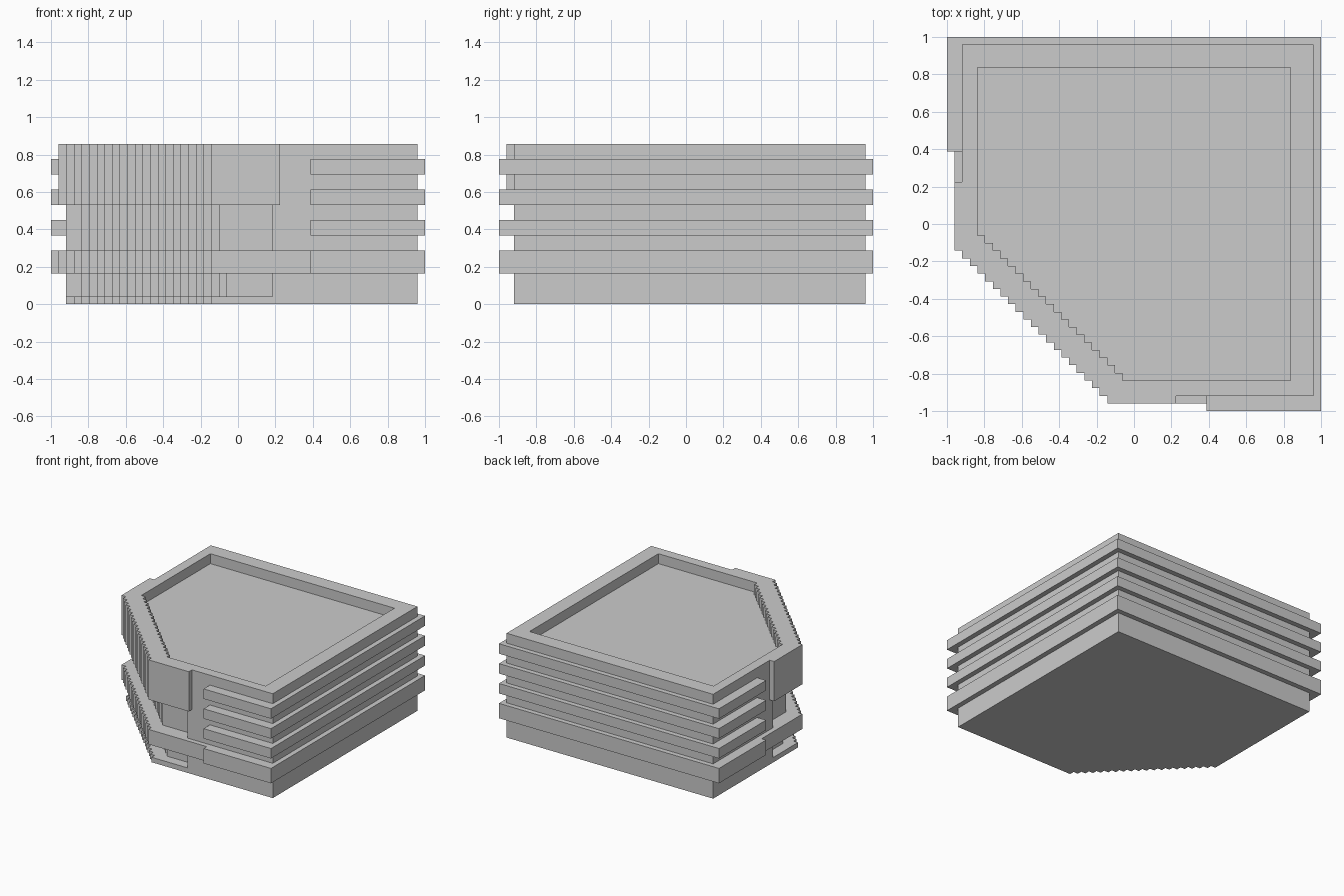
import bpy

if "Cube" in bpy.data.objects:
    bpy.data.objects.remove(bpy.data.objects["Cube"])

U = 2 / 49  # grid step of the blocky design


def stairs(a, b):
    """Stepped diagonal across the cut corner, from (a, b) to (b, a)."""
    pts = [(a, b)]
    for i in range(b - a):
        pts += [(a + i + 1, b - i), (a + i + 1, b - i - 1)]
    return pts


def mirrored(half):
    """Complete a counter-clockwise outline by mirroring it in the line x = y."""
    return half + [(y, x) for x, y in reversed(half) if x != y]


def prism(name, outline, z0, z1, caps=True):
    n = len(outline)
    verts = [(x * U - 1, y * U - 1, z * U) for z in (z0, z1) for x, y in outline]
    faces = [(i, (i + 1) % n, n + (i + 1) % n, n + i) for i in range(n)]
    if caps:
        faces += [tuple(reversed(range(n))), tuple(range(n, 2 * n))]
    mesh = bpy.data.meshes.new(name)
    mesh.from_pydata(verts, [], faces)
    mesh.update()
    obj = bpy.data.objects.new(name, mesh)
    bpy.context.collection.objects.link(obj)
    return obj


def plan(a, b, half):
    """Stepped corner followed by the mirrored straight sides."""
    return stairs(a, b) + mirrored(half)


# Ground slab
prism("base_slab", plan(2, 21, [(48, 2), (48, 48)]), 0, 1)

# Recessed walls; their ends are closed by the slabs above and below
wall_sides = [(29, 4), (29, 2), (48, 2), (48, 48)]
prism("lower_wall", plan(4, 23, wall_sides), 1, 4, caps=False)
prism("middle_wall", plan(4, 22, wall_sides), 7, 13, caps=False)

# Thick band running all the way round
prism("floor_band", plan(1, 21, [(34, 1), (34, 0), (49, 0), (49, 49)]), 4, 7)

# Upper storey with sunken roof inside a parapet
upper = prism("upper_storey", plan(1, 21, [(30, 1), (30, 2), (48, 2), (48, 48)]), 13, 21)
cutter = prism("roof_cutter", plan(4, 23, [(45, 4), (45, 45)]), 19, 23)
cutter.hide_render = True
mod = upper.modifiers.new("sunken_roof", 'BOOLEAN')
mod.operation = 'DIFFERENCE'
mod.solver = 'EXACT'
mod.object = cutter
bpy.context.view_layer.objects.active = upper
bpy.ops.object.modifier_apply(modifier=mod.name)
bpy.data.objects.remove(cutter)

# Thin ledges wrapping the sides, stopping short of the cut corner
ledge = mirrored([(34, 0), (49, 0), (49, 49)]) + [
    (2, 34), (2, 48), (48, 48), (48, 2), (34, 2)]
for i, z in enumerate((9, 13, 17)):
    prism(f"ledge_{i + 1}", ledge, z, z + 2)
